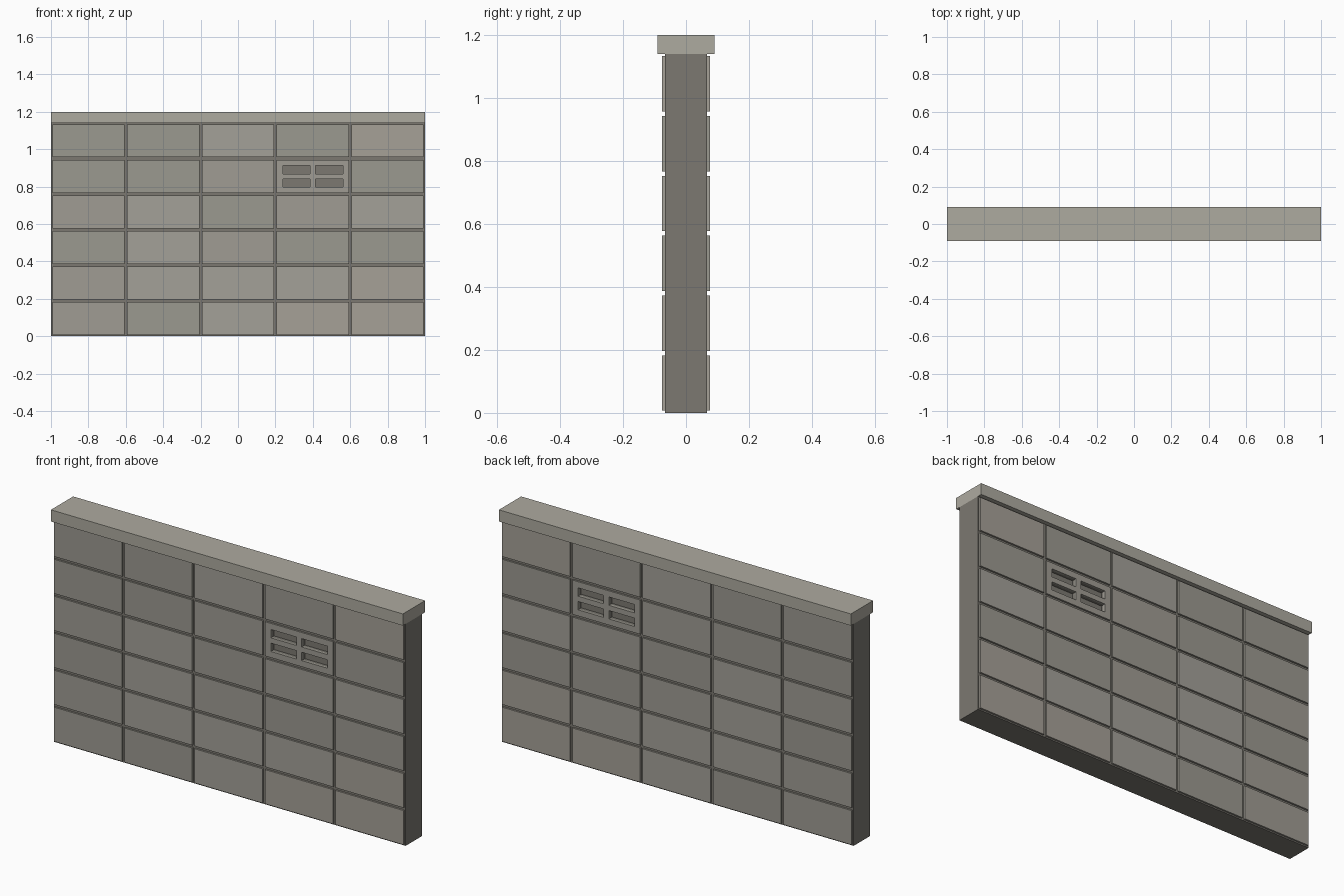
import bpy, random

if "Cube" in bpy.data.objects:
    bpy.data.objects.remove(bpy.data.objects["Cube"])
random.seed(4)

COLS, ROWS = 5, 6
PITCH_X, PITCH_Z, JOINT = 0.4, 0.19, 0.014
CORE_Y, FACE_Y, SLOT_Y = 0.067, 0.076, 0.05


def material(name, rgb):
    m = bpy.data.materials.new(name)
    m.diffuse_color = (*rgb, 1)
    m.use_nodes = True
    m.node_tree.nodes["Principled BSDF"].inputs["Base Color"].default_value = m.diffuse_color
    return m


def box(name, x0, x1, y0, y1, z0, z1, mat=None):
    bpy.ops.mesh.primitive_cube_add(
        size=1, location=((x0 + x1) / 2, (y0 + y1) / 2, (z0 + z1) / 2))
    o = bpy.context.object
    o.name = name
    o.scale = (x1 - x0, abs(y1 - y0), z1 - z0)
    bpy.ops.object.transform_apply(location=True, rotation=False, scale=True)
    if mat:
        o.data.materials.append(mat)
    return o


def cut(target, cutters):
    for c in cutters:
        m = target.modifiers.new("slot", 'BOOLEAN')
        m.operation, m.solver, m.object = 'DIFFERENCE', 'EXACT', c


mortar = material("mortar", (0.20, 0.19, 0.165))
cap_mat = material("cap_stone", (0.42, 0.405, 0.35))
stones = [material(f"stone_{i}", c) for i, c in enumerate([
    (0.37, 0.355, 0.315), (0.35, 0.335, 0.295), (0.33, 0.32, 0.28), (0.38, 0.355, 0.31)])]

# Mortar core and coping
core = box("wall_core", -1, 1, -CORE_Y, CORE_Y, 0, 1.14, mortar)
box("coping", -1, 1, -0.09, 0.09, 1.14, 1.2, cap_mat)

# Recessed vent slots, on both faces
cutters = []
for s in (-1, 1):
    for x in (0.3125, 0.4875):
        for z in (0.82, 0.89):
            c = box("slot_cutter", x - 0.073, x + 0.073, s * SLOT_Y, s * 0.1,
                    z - 0.0215, z + 0.0215, mortar)
            c.hide_render = True
            c.display_type = 'WIRE'
            cutters.append((s, c))
cut(core, [c for s, c in cutters])

# Facing blocks, the same layout front and back
g = JOINT / 2
for row in range(ROWS):
    for col in range(COLS):
        mat = random.choice(stones)
        x, z = -1 + col * PITCH_X, row * PITCH_Z
        for s, side in ((-1, "front"), (1, "back")):
            vent = (row, col) == (4, 3)
            b = box(f"{side}_{'vent_block' if vent else 'block'}",
                    x + g, x + PITCH_X - g, s * (CORE_Y - 0.005), s * FACE_Y,
                    z + g, z + PITCH_Z - g, mat)
            if vent:
                cut(b, [c for cs, c in cutters if cs == s])
